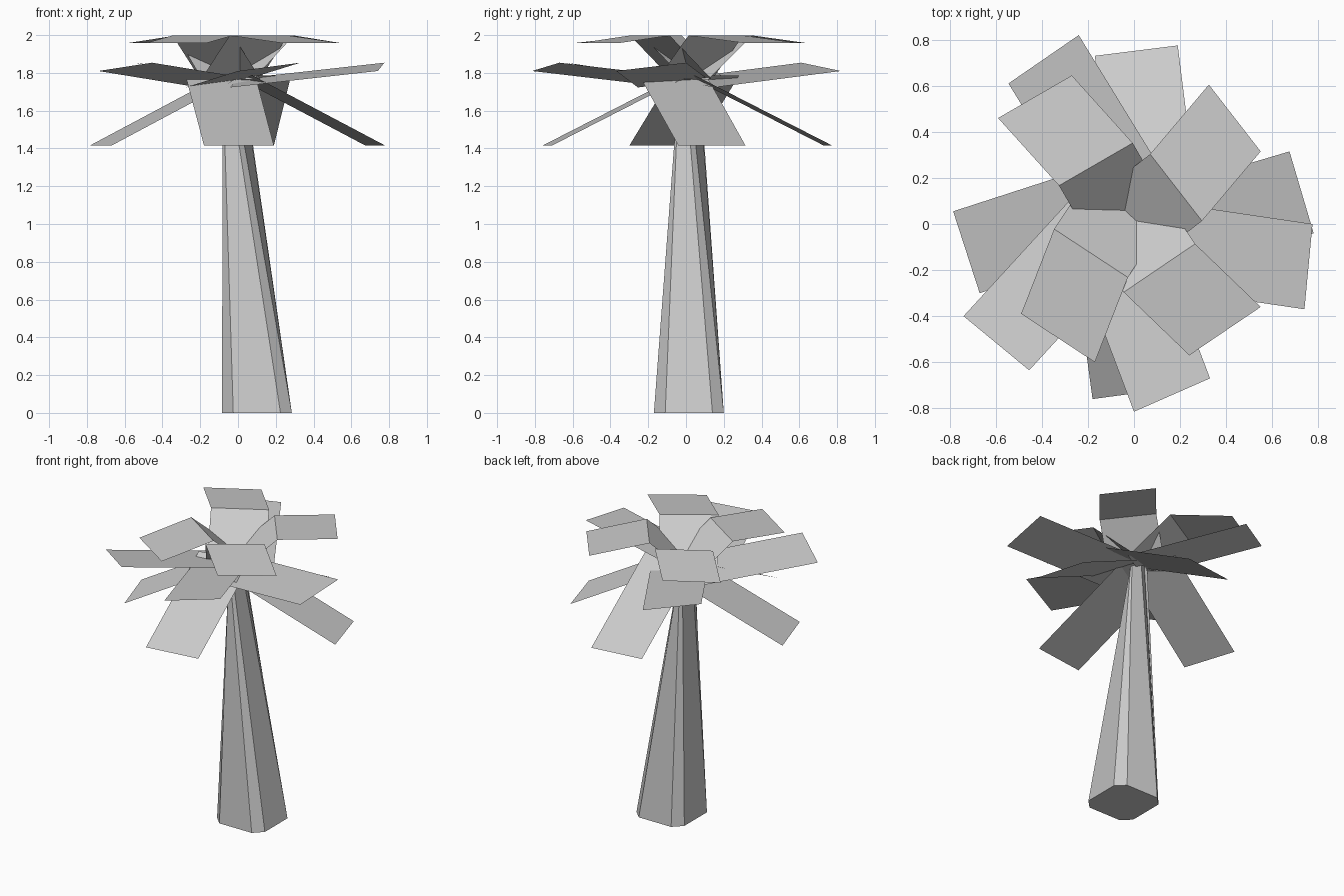
import bpy
import bmesh
from math import radians, cos, sin, atan2, degrees, hypot

if "Cube" in bpy.data.objects:
    bpy.data.objects.remove(bpy.data.objects["Cube"])


def make_object(name, bm):
    mesh = bpy.data.meshes.new(name)
    bm.to_mesh(mesh)
    bm.free()
    obj = bpy.data.objects.new(name, mesh)
    bpy.context.collection.objects.link(obj)
    return obj


# Trunk: bevelled square base, twisting and leaning up to a narrow top
def build_trunk():
    bm = bmesh.new()
    corners = [(.185, -.125), (.185, .125), (.125, .185), (-.125, .185),
               (-.185, .125), (-.185, -.125), (-.125, -.185), (.125, -.185)]
    base, top = [], []
    for x, y in corners:
        base.append(bm.verts.new((.10 + x, .015 + y, 0)))
        a = atan2(y, x) - radians(58)
        top.append(bm.verts.new((-.025 + .055 * cos(a), .018 + .055 * sin(a), 1.76)))
    n = len(corners)
    for i in range(n):
        j = (i + 1) % n
        bm.faces.new((base[i], base[j], top[j], top[i]))
    bm.faces.new(base[::-1])
    bm.faces.new(top)
    make_object("trunk", bm)


# Leaf: strip running back from its tip edge; each step is (length, heading, z)
def build_leaf(name, tip_cw, tip_ccw, tip_z, steps, tilt=0):
    bm = bmesh.new()
    pts = [tip_cw, tip_ccw]
    prev = None
    for length, heading, z in [(0, 0, tip_z)] + steps:
        dx, dy = length * cos(radians(heading)), length * sin(radians(heading))
        pts = [(x - dx, y - dy) for x, y in pts]
        row = [bm.verts.new((pts[0][0], pts[0][1], z - tilt)),
               bm.verts.new((pts[1][0], pts[1][1], z + tilt))]
        if prev:
            bm.faces.new((prev[0], prev[1], row[1], row[0]))
        prev = row
    make_object(name, bm)


def outward(cw, ccw):
    return degrees(atan2(ccw[1] - cw[1], ccw[0] - cw[0])) - 90


build_trunk()

# Upper leaves: rise steeply from the crown, then fold outwards
upper = [((.55, .315), (.325, .605)), ((-.27, .645), (-.59, .46)),
         ((-.49, -.39), (-.17, -.60)), ((.24, -.57), (.55, -.36))]
for i, (cw, ccw) in enumerate(upper):
    p = outward(cw, ccw)
    build_leaf(f"upper_leaf_{i + 1}", cw, ccw, 1.957,
               [(.395, p + 12, 1.998), (.27, p, 1.765)])

# Middle leaves: nearly level, tilted sideways
middle = [((.74, -.37), (.775, 0)), ((-.24, .82), (-.545, .61)),
          ((-.74, -.40), (-.455, -.635)), ((0, -.815), (.33, -.67))]
for i, (cw, ccw) in enumerate(middle):
    p = outward(cw, ccw) - 3
    build_leaf(f"middle_leaf_{i + 1}", cw, ccw, 1.832, [(.79, p, 1.745)], .022)

# Lower leaves: droop straight down
lower = [((.78, -.04), (.675, .315)), ((.19, .775), (-.17, .73)),
         ((-.785, .055), (-.67, -.30)), ((-.18, -.76), (.19, -.71))]
for i, (cw, ccw) in enumerate(lower):
    p = outward(cw, ccw)
    build_leaf(f"lower_leaf_{i + 1}", cw, ccw, 1.415, [(.73, p, 1.785)])
